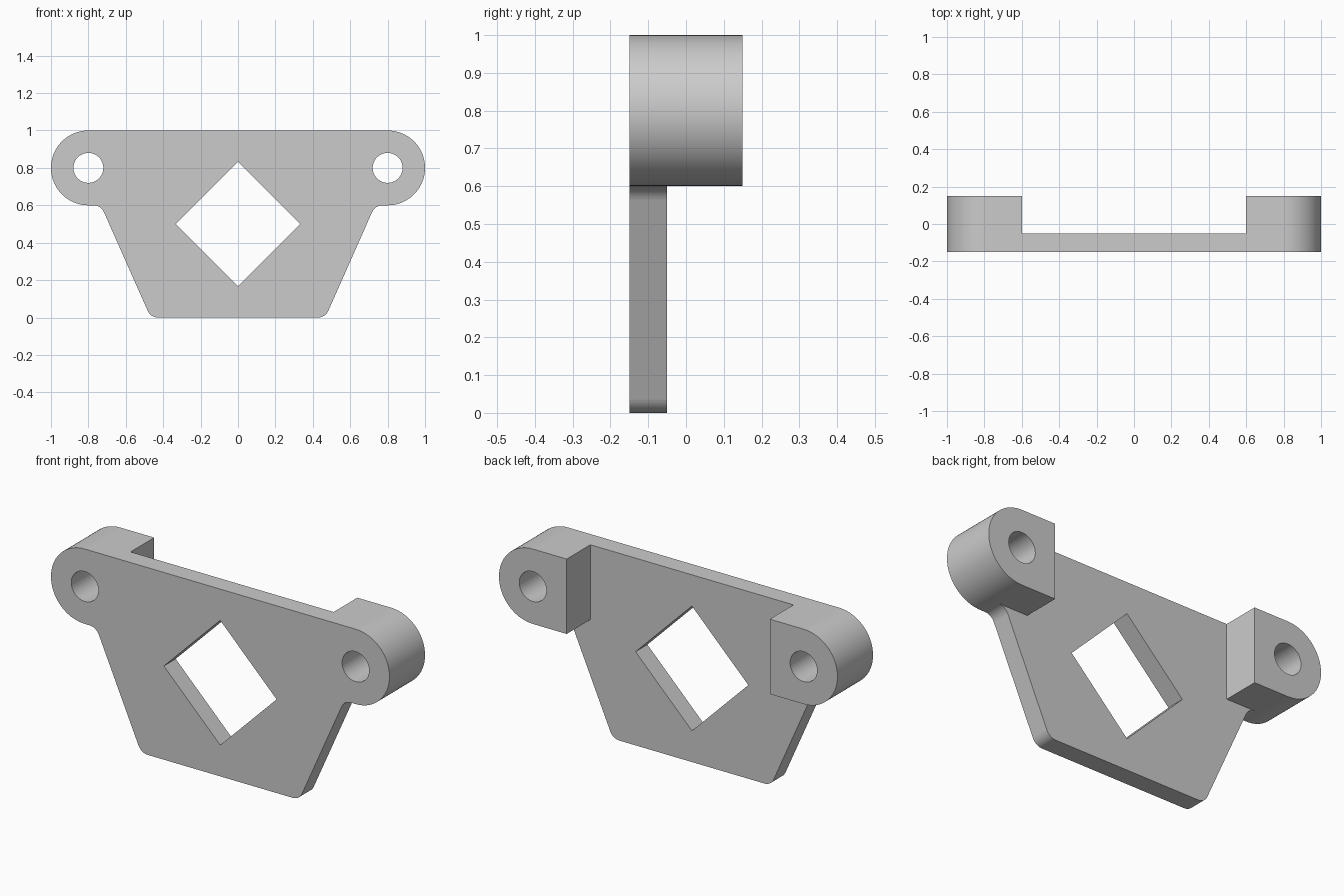
import bpy, bmesh
from math import cos, sin, pi
from mathutils import Vector
from mathutils.geometry import tessellate_polygon

cube = bpy.data.objects.get("Cube")
if cube:
    bpy.data.objects.remove(cube, do_unlink=True)

FRONT, PLATE_BACK, BACK = -0.15, -0.05, 0.15
EAR_X, EAR_Z, EAR_R, HOLE_R = 0.8, 0.8, 0.2, 0.08

grey = bpy.data.materials.new("plain grey")
grey.use_nodes = True
grey.diffuse_color = (0.6, 0.6, 0.6, 1)
grey.node_tree.nodes["Principled BSDF"].inputs["Base Color"].default_value = (0.6, 0.6, 0.6, 1)

bm = bmesh.new()
corners = {}


def vert(point, y):
    """Reuse the vertex at a place, so that walls and caps join up."""
    key = (round(point[0], 5), y, round(point[1], 5))
    if key not in corners:
        corners[key] = bm.verts.new(key)
    return corners[key]


def arc(cx, cz, r, start, end, steps):
    angles = [start + (end - start) * i / steps for i in range(steps + 1)]
    return [(cx + r * cos(a), cz + r * sin(a)) for a in angles]


def fillet(before, corner, after, r, steps=8):
    """Round a corner of the outline with an arc tangent to both sides."""
    c = Vector(corner)
    u, v = (Vector(before) - c).normalized(), (Vector(after) - c).normalized()
    half_angle = u.angle(v) / 2
    centre = c + (u + v).normalized() * (r / sin(half_angle))
    along = r * cos(half_angle) / sin(half_angle)
    a = (c + u * along - centre).normalized()
    b = (c + v * along - centre).normalized()
    return [tuple(centre + a.slerp(b, i / steps) * r) for i in range(steps + 1)]


def mirror(points):
    return [(-x, z) for x, z in reversed(points)]


def wall(loop, y0, y1):
    """Walls around a closed loop; the short ones belong to curves."""
    for p, q in zip(loop, loop[1:] + loop[:1]):
        face = bm.faces.new([vert(p, y0), vert(q, y0), vert(q, y1), vert(p, y1)])
        face.smooth = (Vector(p) - Vector(q)).length < 0.05


def cap(loops, y):
    """Flat face bounded by the first loop, with the other loops as holes."""
    points = [p for loop in loops for p in loop]
    flat = [[Vector((x, z, 0)) for x, z in loop] for loop in loops]
    for triangle in tessellate_polygon(flat):
        bm.faces.new([vert(points[i], y) for i in triangle])


# Profile pieces for the right half
ear_corner, inner_corner = (0.6, 1.0), (0.6, 0.6)
ear_end, neck_corner, foot_corner, base = (EAR_X, 0.6), (0.733, 0.6), (0.467, 0), (0, 0)
ear_arc = arc(EAR_X, EAR_Z, EAR_R, pi / 2, -pi / 2, 40)
neck = fillet(ear_end, neck_corner, foot_corner, 0.06)
side = neck + fillet(neck_corner, foot_corner, base, 0.06)
ear = [ear_corner] + ear_arc + [neck[0], inner_corner]
hole = arc(EAR_X, EAR_Z, HOLE_R, 0, 2 * pi, 48)[:-1]

# Front plate with its diamond window
half_front = [ear_corner] + ear_arc + side
half_back = [ear_corner, inner_corner] + side
outline = half_front + mirror(half_front)
diamond = arc(0, 0.5, 0.333, 0, 1.5 * pi, 3)
wall(outline, FRONT, PLATE_BACK)
wall(diamond, FRONT, PLATE_BACK)
cap([outline, diamond, hole, mirror(hole)], FRONT)
cap([half_back + mirror(half_back), diamond], PLATE_BACK)

# Thick ears behind the plate, each with a bolt hole right through
for boss, bore in ((ear, hole), (mirror(ear), mirror(hole))):
    wall(boss, PLATE_BACK, BACK)
    wall(bore, FRONT, BACK)
    cap([boss, bore], BACK)

bmesh.ops.recalc_face_normals(bm, faces=bm.faces[:])
mesh = bpy.data.meshes.new("mounting_bracket")
bm.to_mesh(mesh)
bm.free()
mesh.materials.append(grey)
bracket = bpy.data.objects.new("mounting_bracket", mesh)
bpy.context.scene.collection.objects.link(bracket)
